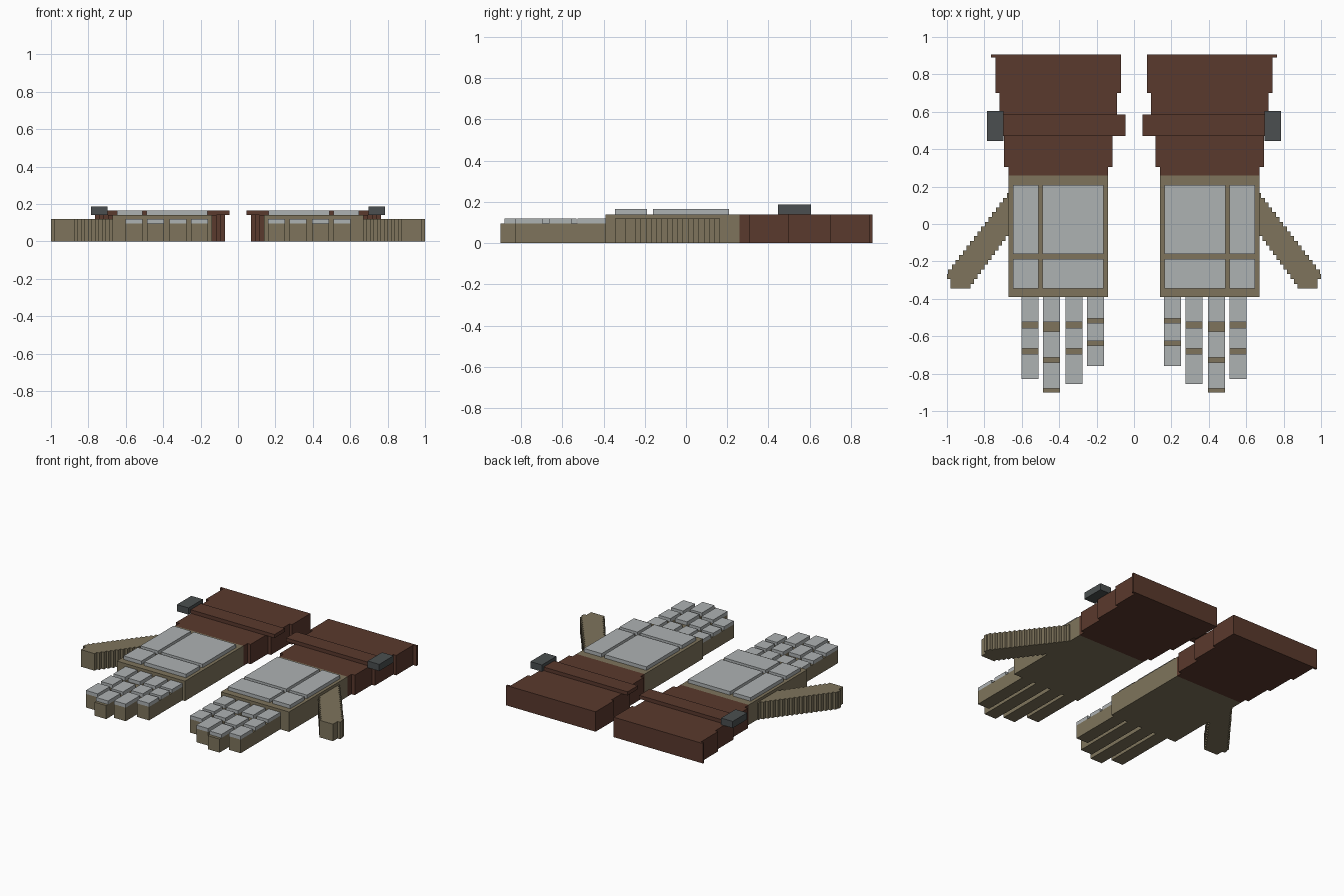
import bpy
import bmesh

cube = bpy.data.objects.get("Cube")
if cube:
    bpy.data.objects.remove(cube, do_unlink=True)


def material(name, rgb):
    mat = bpy.data.materials.new(name)
    mat.use_nodes = True
    mat.diffuse_color = (*rgb, 1)
    mat.node_tree.nodes["Principled BSDF"].inputs["Base Color"].default_value = (*rgb, 1)
    return mat


cloth = material("tan cloth", (0.21, 0.175, 0.107))
leather = material("brown leather", (0.102, 0.041, 0.026))
plate = material("pale steel", (0.42, 0.445, 0.45))
iron = material("dark iron", (0.069, 0.078, 0.08))


def prism(name, outline, z0, z1, mat):
    """Extrude a flat outline upward and mirror it to make the pair."""
    bm = bmesh.new()
    face = bm.faces.new([bm.verts.new((x, y, z0)) for x, y in outline])
    top = bmesh.ops.extrude_face_region(bm, geom=[face])["geom"]
    verts = [v for v in top if isinstance(v, bmesh.types.BMVert)]
    bmesh.ops.translate(bm, verts=verts, vec=(0, 0, z1 - z0))
    bmesh.ops.recalc_face_normals(bm, faces=bm.faces)
    mesh = bpy.data.meshes.new(name)
    bm.to_mesh(mesh)
    bm.free()
    mesh.materials.append(mat)
    obj = bpy.data.objects.new(name, mesh)
    bpy.context.collection.objects.link(obj)
    obj.modifiers.new("pair", "MIRROR").use_mirror_merge = False
    return obj


def box(name, x0, x1, y0, y1, z0, z1, mat):
    return prism(name, [(x0, y0), (x1, y0), (x1, y1), (x0, y1)], z0, z1, mat)


def stepped(rows):
    """Outline with a step at each row of (inner x, outer x, y0, y1)."""
    inner = [(r[0], y) for r in rows for y in r[2:]]
    outer = [(r[1], y) for r in rows for y in r[2:]]
    return inner + outer[::-1]


# Hand and the four armour plates on its back
box("palm", 0.14, 0.67, -0.39, 0.26, 0, 0.14, cloth)
for x0, x1 in ((0.163, 0.488), (0.51, 0.648)):
    for y0, y1 in ((-0.345, -0.188), (-0.16, 0.208)):
        box("hand_plate", x0, x1, y0, y1, 0.14, 0.165, plate)

# Fingers, each with its plates: name, inner x, tip y, plate spans
fingers = (
    ("little_finger", 0.16, -0.76, ((-0.39, -0.505), (-0.53, -0.625), (-0.65, -0.76))),
    ("ring_finger", 0.275, -0.855, ((-0.39, -0.525), (-0.555, -0.665), (-0.695, -0.855))),
    ("middle_finger", 0.395, -0.90, ((-0.39, -0.525), (-0.575, -0.715), (-0.74, -0.88))),
    ("index_finger", 0.51, -0.83, ((-0.39, -0.525), (-0.555, -0.665), (-0.695, -0.83))),
)
for name, x, tip, spans in fingers:
    box(name, x, x + 0.092, tip, -0.39, 0, 0.095, cloth)
    for y1, y0 in spans:
        box(name + "_plate", x, x + 0.092, y0, y1, 0.095, 0.12, plate)

# Thumb: slanted strip cut into small steps
rows = []
count = 20
pitch = 0.51 / count
for i in range(count):
    y = 0.165 - i * pitch
    mid = y - pitch / 2
    outer = min(0.67 + (0.165 - mid) / 1.3, 1.0 + max(-0.02, mid + 0.27))
    if abs(mid + 0.27) < pitch / 2:
        outer = 1.0
    inner = max(0.67, 0.67 + (-0.055 - mid) / 1.36)
    rows.append((inner, outer, y, y - pitch))
prism("thumb", stepped(rows), 0, 0.12, cloth)

# Cuff flaring in steps toward the opening
prism("cuff", stepped((
    (0.14, 0.67, 0.26, 0.305),
    (0.115, 0.695, 0.305, 0.495),
    (0.09, 0.718, 0.495, 0.70),
    (0.07, 0.74, 0.70, 0.89),
    (0.07, 0.765, 0.89, 0.905),
)), 0, 0.14, leather)

# Strap across the cuff and its buckle
box("strap", 0.045, 0.70, 0.47, 0.585, 0.14, 0.165, leather)
box("buckle", 0.697, 0.787, 0.445, 0.605, 0.14, 0.187, iron)
